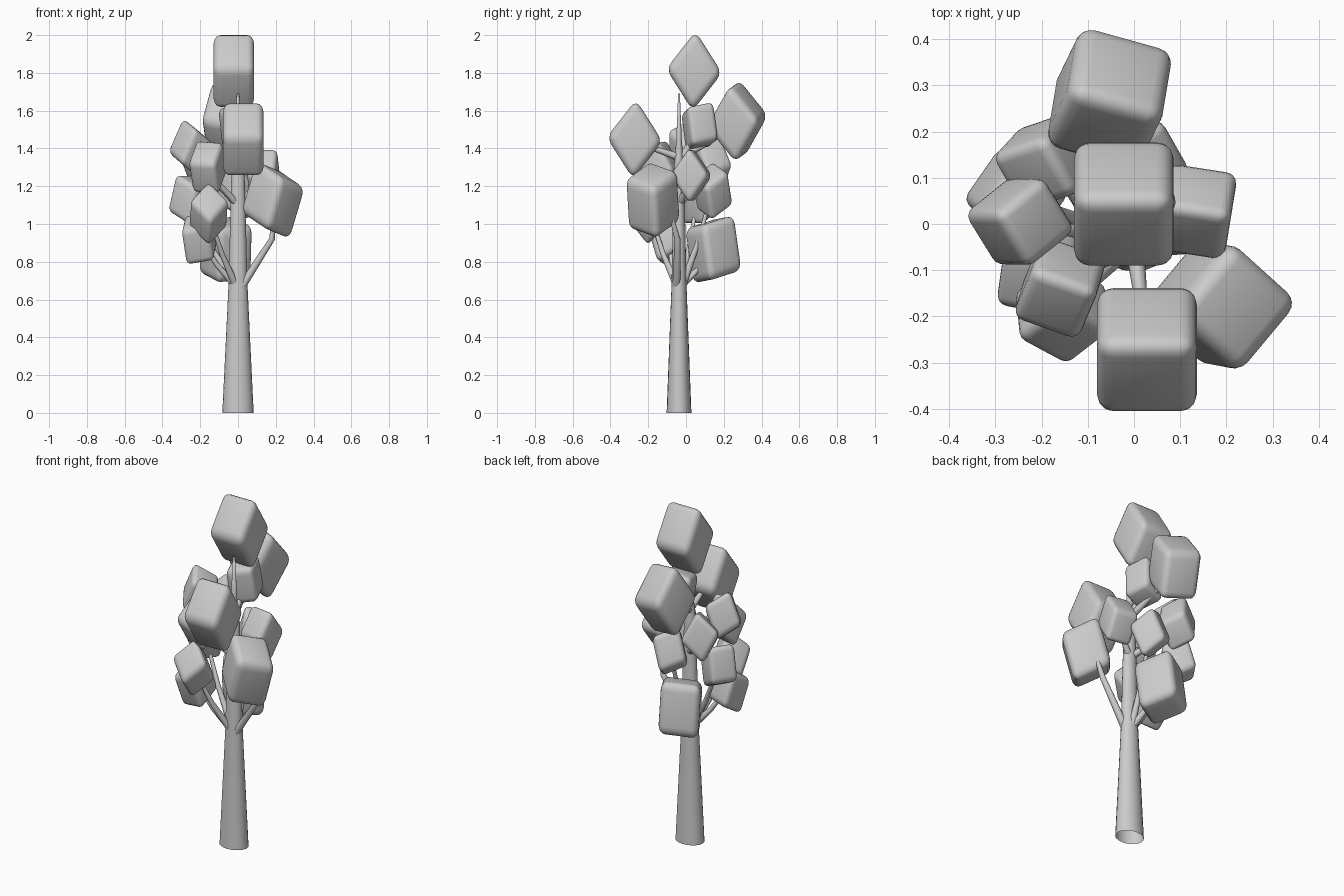
import bpy, bmesh, math
from mathutils import Vector, Matrix

if "Cube" in bpy.data.objects:
    bpy.data.objects.remove(bpy.data.objects["Cube"])

STRETCH = (1.0, 0.97, 1.38)   # whole tree is taller than wide


def link(name, bm):
    for f in bm.faces:
        f.smooth = True
    me = bpy.data.meshes.new(name)
    bm.to_mesh(me)
    bm.free()
    bpy.context.collection.objects.link(bpy.data.objects.new(name, me))


def rounded_block(name, centre, size, yaw, up, roll):
    """Rounded cube, turned, then stretched like the tree."""
    bm = bmesh.new()
    bmesh.ops.create_cube(bm, size=size)
    bmesh.ops.bevel(bm, geom=bm.edges[:], offset=0.17 * size, segments=4,
                    profile=0.5, affect='EDGES')
    turn = [Matrix.Rotation(math.radians(a), 4, k)
            for a, k in ((yaw, 'Z'), (-up, 'Y'), (roll, 'X'))]
    bm.transform(Matrix.Translation(centre) @ Matrix.Diagonal((*STRETCH, 1))
                 @ turn[0] @ turn[1] @ turn[2])
    link(name, bm)


def branch(name, pts, r0, r1):
    """Tapered limb along a short path."""
    cu = bpy.data.curves.new(name, 'CURVE')
    cu.dimensions = '3D'
    cu.bevel_depth = 1
    cu.bevel_resolution = 2
    cu.use_fill_caps = True
    s = cu.splines.new('POLY')
    s.points.add(len(pts) - 1)
    for i, p in enumerate(pts):
        s.points[i].co = (*p, 1)
        s.points[i].radius = r0 + (r1 - r0) * i / (len(pts) - 1)
    s.use_smooth = True
    bpy.context.collection.objects.link(bpy.data.objects.new(name, cu))


# trunk: tapered oval tube, open at the base, ending in a thin leader
SIDES = 20
TRUNK_Y = -.037
bm = bmesh.new()
last = None
for z, r in ((0, .083), (.68, .05), (1.3, .034), (1.45, .018), (1.69, .006)):
    ring = []
    for i in range(SIDES):
        a = math.tau * i / SIDES
        ring.append(bm.verts.new((r * math.cos(a), TRUNK_Y + .79 * r * math.sin(a), z)))
    if last:
        for i in range(SIDES):
            j = (i + 1) % SIDES
            bm.faces.new((last[i], last[j], ring[j], ring[i]))
    last = ring
bm.faces.new(last)
link("trunk", bm)

# foliage blocks: centre and turn (yaw, up, roll in degrees)
large = {
    "top": (-.022, .043, 1.81, 0, 0, 42),
    "front": (.028, -.272, 1.448, 0, 0, 42),
    "back": (-.053, .272, 1.545, -16, -8, -41),
    "right_front": (.185, -.175, 1.127, 51, -11, 20),
    "back_low": (-.065, .145, .865, 121, 11, -4),
}
small = {
    "right": (.135, .027, 1.257, -9, 0, -45),
    "left_upper": (-.247, .005, 1.4, -59, -18, -26),
    "left_back": (-.19, .135, 1.31, 119, 14, -35),
    "left": (-.255, .06, 1.13, -34, -21, 0),
    "back_middle": (.005, .14, 1.175, 37, -17, 26),
    "left_low": (-.205, -.1, .925, -11, 7, 24),
    "left_front": (-.16, -.138, 1.3, -20, -3, 37),
    "left_front_low": (-.155, -.19, 1.055, -29, -32, 38),
    "back_upper": (-.005, .072, 1.515, 16, 11, 8),
}
for group, size in ((large, .216), (small, .152)):
    for name, (x, y, z, *turn) in group.items():
        rounded_block("foliage_" + name, (x, y, z), size, *turn)
        if name in ("top", "right_front"):
            continue
        # limb from the nearest branching level below the block
        start = max(h for h in (.68, 1.12, 1.36) if h < z - .06)
        base = Vector((0, TRUNK_Y, start))
        tip = Vector((x, y, z))
        out = tip - base
        root = base + Vector((out.x, out.y, 0)).normalized() * .02
        mid = base + out * .55 - Vector((0, 0, .12 * out.z))
        branch("branch_" + name, (root, mid, tip), .02, .008)

# long exposed limb on the right, and a twig poking through the right block
branch("branch_right_front", ((.02, -.05, .67), (.18, -.045, .92), (.2, -.1, 1.12)), .022, .009)
branch("twig_right", ((.1, .02, 1.22), (.21, .024, 1.235)), .008, .005)
